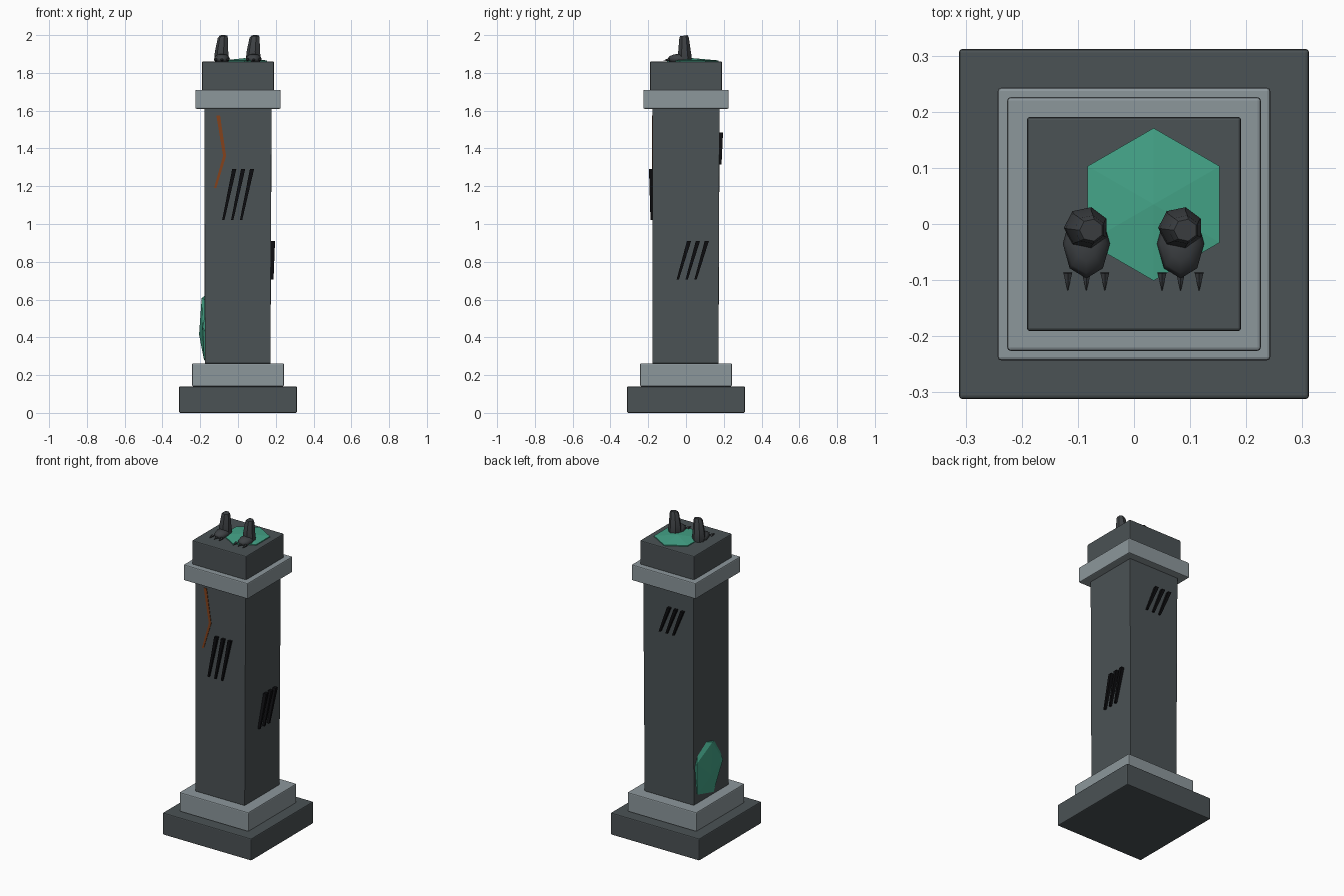
import bpy, bmesh, math
from mathutils import Vector, Matrix

if "Cube" in bpy.data.objects:
    bpy.data.objects.remove(bpy.data.objects["Cube"])


def material(name, rgb):
    m = bpy.data.materials.new(name)
    m.diffuse_color = (*rgb, 1)
    m.use_nodes = True
    m.node_tree.nodes["Principled BSDF"].inputs["Base Color"].default_value = m.diffuse_color
    return m


DARK = material("dark stone", (0.070, 0.084, 0.090))
LIGHT = material("pale stone", (0.265, 0.310, 0.330))
MOSS = material("moss green", (0.058, 0.370, 0.245))
RUST = material("rust crack", (0.230, 0.055, 0.012))
BLACK = material("scratch black", (0.004, 0.004, 0.005))
STATUE = material("statue charcoal", (0.048, 0.053, 0.058))


def finish(bm, name, mat, smooth=False):
    bmesh.ops.recalc_face_normals(bm, faces=bm.faces[:])
    me = bpy.data.meshes.new(name)
    bm.to_mesh(me)
    bm.free()
    me.materials.append(mat)
    for p in me.polygons:
        p.use_smooth = smooth
    ob = bpy.data.objects.new(name, me)
    bpy.context.collection.objects.link(ob)
    return ob


def block(name, half, z0, z1, mat, bevel=0.006, lean=0.0):
    bm = bmesh.new()
    bmesh.ops.create_cube(bm, size=1)
    for v in bm.verts:
        low = v.co.z < 0
        x, y = v.co.x * 2 * half, v.co.y * 2 * half
        if low:  # slight hewn irregularity at the foot of the block
            x -= lean if x > 0 else -lean * 0.4
            y -= lean if y > 0 else 0
        v.co = (x, y, z0 if low else z1)
    if bevel:
        bmesh.ops.bevel(bm, geom=bm.edges[:], offset=bevel, segments=2,
                        profile=0.5, affect='EDGES')
    return finish(bm, name, mat)


def rings(bm, sections, sides, tilt=0.0):
    """Skin circular sections (x, y, z, rx, ry); tilt slopes the last one."""
    loops = []
    for k, (cx, cy, cz, rx, ry) in enumerate(sections):
        t = tilt if k == len(sections) - 1 else 0
        loop = []
        for i in range(sides):
            a = math.tau * (i + 0.5) / sides
            s = math.sin(a) * ry
            loop.append(bm.verts.new((cx + rx * math.cos(a), cy + s, cz + t * (s - ry))))
        loops.append(loop)
    for a, b in zip(loops, loops[1:]):
        for i in range(sides):
            j = (i + 1) % sides
            bm.faces.new((a[i], a[j], b[j], b[i]))
    bm.faces.new(loops[0][::-1])
    bm.faces.new(loops[-1])


# Stacked pillar blocks
block("plinth", 0.312, 0.0, 0.14, DARK)
block("base_step", 0.243, 0.14, 0.262, LIGHT)
block("shaft", 0.178, 0.262, 1.615, DARK, bevel=0.003, lean=0.006)
block("collar", 0.226, 1.61, 1.71, LIGHT)
block("cap", 0.191, 1.705, 1.86, DARK)


# Claw scratches: tapering slanted bars, three to a set
def scratches(name, x_top, x_bot, z_top, z_bot, angle):
    bm = bmesh.new()
    for i in range(3):
        verts = []
        for x, z, w, out in ((x_top, z_top, 0.011, 0.196), (x_bot, z_bot, 0.006, 0.188)):
            x += i * 0.047
            for px, py in ((-w, -0.172), (w, -0.172), (w, -out), (-w, -out)):
                verts.append(bm.verts.new((x + px, py, z)))
        a, b = verts[:4], verts[4:]
        bm.faces.new(a)
        bm.faces.new(b)
        for k in range(4):
            bm.faces.new((a[k], a[(k + 1) % 4], b[(k + 1) % 4], b[k]))
    bmesh.ops.rotate(bm, verts=bm.verts[:], matrix=Matrix.Rotation(angle, 3, 'Z'))
    return finish(bm, name, BLACK)


scratches("front_scratches", -0.020, -0.078, 1.29, 1.02, 0)
scratches("right_scratches", 0.016, -0.044, 0.91, 0.705, math.pi / 2)
scratches("back_scratches", 0.012, -0.055, 1.485, 1.315, math.pi)

# Bent rust crack, a thin plate on the front
bm = bmesh.new()
path = [(-0.105, 1.575, 0.010), (-0.071, 1.36, 0.008), (-0.121, 1.19, 0.006)]
rows = [[bm.verts.new((x + s * w, y, z)) for s, y in
         ((-1, -0.174), (1, -0.174), (1, -0.181), (-1, -0.181))] for x, z, w in path]
for a, b in zip(rows, rows[1:]):
    for k in range(4):
        bm.faces.new((a[k], a[(k + 1) % 4], b[(k + 1) % 4], b[k]))
bm.faces.new(rows[0])
bm.faces.new(rows[-1])
finish(bm, "rust_crack", RUST)

# Moss patch on the cap: shallow six-sided mound
bm = bmesh.new()
bmesh.ops.create_cone(bm, cap_ends=True, segments=6, radius1=0.136, radius2=0.136, depth=0.01,
                      matrix=Matrix.Translation((0.035, 0.035, 1.861)))
top = max(bm.faces, key=lambda f: f.calc_center_median().z)
apex = bmesh.ops.poke(bm, faces=[top])["verts"][0]
apex.co.z = 1.878
# points of the hexagon must lie along y
outline = max(bm.verts, key=lambda v: v.co.y)
if abs(outline.co.x - 0.035) > 0.01:
    bmesh.ops.rotate(bm, verts=bm.verts[:], cent=(0.035, 0.035, 0),
                     matrix=Matrix.Rotation(math.pi / 6, 3, 'Z'))
finish(bm, "cap_moss", MOSS)

# Moss lump low on the left side
bm = bmesh.new()
bmesh.ops.create_icosphere(bm, subdivisions=1, radius=1)
bmesh.ops.rotate(bm, verts=bm.verts[:], matrix=Matrix.Rotation(math.radians(12), 3, 'X')
                 @ Matrix.Rotation(math.radians(78), 3, 'Y'))
for v in bm.verts:
    v.co = Vector((-0.168 + v.co.x * 0.039, 0.033 + v.co.y * 0.158, 0.455 + v.co.z * 0.2))
finish(bm, "side_moss", MOSS)

# Broken statue feet: foot, ankle stump and three claws each
for side, cx in (("left", -0.085), ("right", 0.083)):
    bm = bmesh.new()
    bmesh.ops.create_uvsphere(bm, u_segments=8, v_segments=6, radius=1)
    for v in bm.verts:
        v.co = Vector((cx + v.co.x * 0.042, -0.035 + v.co.y * 0.062, 1.874 + v.co.z * 0.027))
    finish(bm, side + "_foot", STATUE, True)

    bm = bmesh.new()
    rings(bm, [(cx, -0.006, 1.858, 0.036, 0.034), (cx, -0.007, 1.885, 0.040, 0.038),
               (cx, -0.008, 1.915, 0.037, 0.034), (cx + 0.006, -0.010, 1.985, 0.028, 0.026),
               (cx + 0.009, -0.011, 2.0, 0.021, 0.020)], 7, 0.15)
    top_z = max(v.co.z for v in bm.verts)
    for v in bm.verts:
        if v.co.z > 1.98:
            v.co.z += 2.0 - top_z
    stump = finish(bm, side + "_ankle", STATUE, True)
    bpy.context.view_layer.objects.active = stump
    stump.select_set(True)
    bpy.ops.object.shade_smooth_by_angle(angle=math.radians(40))
    stump.select_set(False)

    bm = bmesh.new()
    for dx in (-0.033, 0, 0.033):
        m = Matrix.Translation((cx + dx, -0.103, 1.868)) @ Matrix.Rotation(math.radians(97), 4, 'X')
        bmesh.ops.create_cone(bm, cap_ends=True, segments=6, radius1=0.009, radius2=0.0005,
                              depth=0.032, matrix=m)
    finish(bm, side + "_claws", STATUE)
